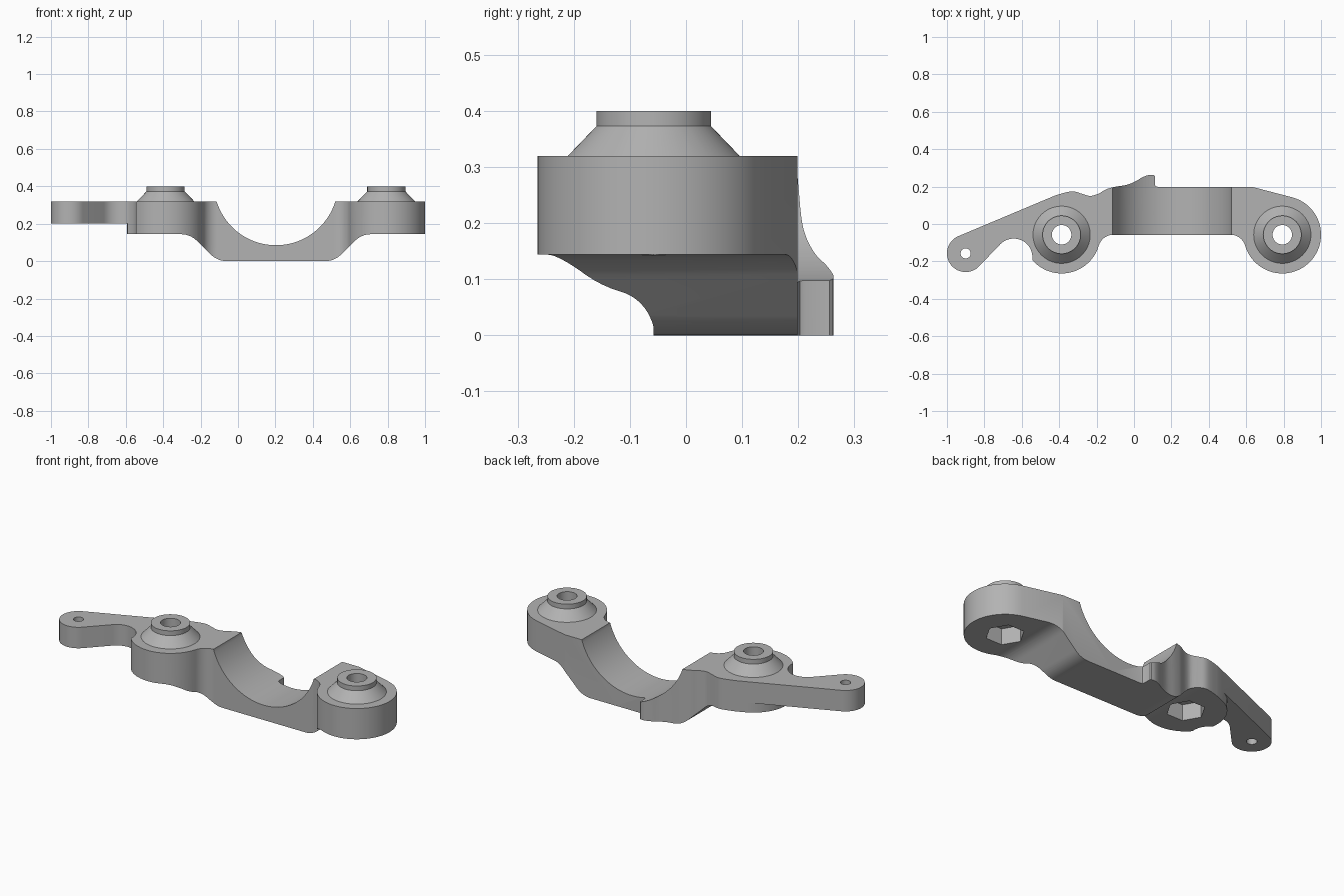
import bpy, bmesh, math
from mathutils import Vector

cube = bpy.data.objects.get("Cube")
if cube:
    bpy.data.objects.remove(cube, do_unlink=True)

grey = bpy.data.materials.new("plain_grey")
grey.use_nodes = True
grey.diffuse_color = (0.45, 0.45, 0.45, 1)
grey.node_tree.nodes["Principled BSDF"].inputs["Base Color"].default_value = (0.45, 0.45, 0.45, 1)

BOSS_R, BOSS_Y = 0.207, -0.0575
LEFT_X, RIGHT_X = -0.387, 0.793
MID_X = (LEFT_X + RIGHT_X) / 2
TOP, BOSS_Z, ARM_Z = 0.32, 0.144, 0.2


def arc(cx, cy, r, start, end, steps=24):
    angles = [math.radians(start + (end - start) * i / steps) for i in range(steps + 1)]
    return [(cx + r * math.cos(a), cy + r * math.sin(a)) for a in angles]


def smooth_path(points, steps=4):
    """Catmull-Rom curve through the points."""
    p = [Vector(q) for q in [points[0]] + points + [points[-1]]]
    out = []
    for a, b, c, d in zip(p, p[1:], p[2:], p[3:]):
        for i in range(steps):
            t = i / steps
            v = 0.5 * (2 * b + (c - a) * t + (2 * a - 5 * b + 4 * c - d) * t ** 2
                       + (3 * b - a - 3 * c + d) * t ** 3)
            out.append(tuple(v))
    return out + [points[-1]]


def prism(name, points, low, high, along_y=False):
    """Extrude a closed outline along z, or along y for a front profile."""
    bm = bmesh.new()
    place = (lambda u, v: (u, low, v)) if along_y else (lambda u, v: (u, v, low))
    face = bm.faces.new([bm.verts.new(place(u, v)) for u, v in points])
    moved = bmesh.ops.extrude_face_region(bm, geom=[face])["geom"]
    shift = Vector((0, high - low, 0) if along_y else (0, 0, high - low))
    bmesh.ops.translate(bm, vec=shift, verts=[g for g in moved if isinstance(g, bmesh.types.BMVert)])
    bmesh.ops.remove_doubles(bm, verts=bm.verts, dist=1e-5)
    bmesh.ops.recalc_face_normals(bm, faces=bm.faces)
    return finish(name, bm)


def lathe(name, x, y, profile, sides=64):
    """Solid of revolution from (radius, height) pairs, capped at both ends."""
    bm = bmesh.new()
    rings = [[bm.verts.new((px, py, z)) for px, py in arc(x, y, r, 0, 360, sides)[:-1]]
             for r, z in profile]
    for a, b in zip(rings, rings[1:]):
        for i in range(sides):
            j = (i + 1) % sides
            bm.faces.new((a[i], a[j], b[j], b[i]))
    bm.faces.new(rings[0][::-1])
    bm.faces.new(rings[-1])
    bmesh.ops.recalc_face_normals(bm, faces=bm.faces)
    return finish(name, bm)


def finish(name, bm):
    mesh = bpy.data.meshes.new(name)
    bm.to_mesh(mesh)
    bm.free()
    mesh.materials.append(grey)
    obj = bpy.data.objects.new(name, mesh)
    bpy.context.collection.objects.link(obj)
    return obj


def combine(target, other, operation):
    mod = target.modifiers.new(operation.title(), "BOOLEAN")
    mod.operation, mod.solver, mod.object = operation, "EXACT", other
    bpy.context.view_layer.objects.active = target
    bpy.ops.object.modifier_apply(modifier=mod.name)
    bpy.data.objects.remove(other, do_unlink=True)


# Plan outline: both bosses, the front fillets and the wavy back with its hook
FIL = 0.082
reach = math.sqrt((BOSS_R + FIL) ** 2 - FIL ** 2)
tilt = math.degrees(math.asin(FIL / (BOSS_R + FIL)))
plan = arc(LEFT_X, BOSS_Y, BOSS_R, 112, 360 - tilt, 48)
plan += arc(LEFT_X + reach, BOSS_Y - FIL, FIL, 180 - tilt, 90, 12)
plan += arc(RIGHT_X - reach, BOSS_Y - FIL, FIL, 90, tilt, 12)
plan += arc(RIGHT_X, BOSS_Y, BOSS_R, 180 + tilt, 435, 48)
plan += [(0.63, 0.199), (0.125, 0.199), (0.115, 0.203), (0.111, 0.212), (0.111, 0.256)]
plan += smooth_path([(0.105, 0.262), (0.08, 0.262), (0.045, 0.25), (0.01, 0.229), (-0.04, 0.209),
                     (-0.1, 0.199), (-0.15, 0.185), (-0.19, 0.162), (-0.235, 0.15),
                     (-0.28, 0.162), (-0.32, 0.174), (-0.36, 0.17), (-0.42, 0.153)])
body = prism("bracket_body", plan, 0, TOP)

# Front profile: round saddle on top, S-shaped shoulders below
slope = arc(-0.305, BOSS_Z - 0.12, 0.12, 90, 45, 8) + arc(-0.06, 0.12, 0.12, 225, 270, 8)
profile = [(-1.1, BOSS_Z)] + slope
profile += [(2 * MID_X - x, z) for x, z in reversed(slope)] + [(1.1, BOSS_Z), (1.1, TOP + 0.1)]
half = math.degrees(math.asin(0.3175 / 0.332))
saddle_z = 0.085 + 0.332
profile += [(MID_X + 0.3175, TOP + 0.1)]
profile += arc(MID_X, saddle_z, 0.332, -90 + half, -90 - half, 48)
profile += [(MID_X - 0.3175, TOP + 0.1), (-1.1, TOP + 0.1)]
combine(body, prism("front_profile", profile, -0.5, 0.5, True), "INTERSECT")

# Side arm, thinner than the boss it joins, with a round notch beside the boss
ARM_X, ARM_Y, NOTCH = -0.9, -0.157, (-0.643, -0.178)
arm = arc(ARM_X, ARM_Y, 0.1, 112, 315, 32)
arm += [(-0.714, -0.107), NOTCH, (LEFT_X, BOSS_Y)]
arm += arc(LEFT_X, BOSS_Y, BOSS_R, 112, 112, 1)[:1]
combine(body, prism("side_arm", arm, ARM_Z, TOP), "UNION")
combine(body, lathe("notch_cutter", *NOTCH, [(0.1, -0.1), (0.1, 0.5)]), "DIFFERENCE")
combine(body, lathe("arm_hole_cutter", ARM_X, ARM_Y, [(0.027, 0), (0.027, 0.5)], 32), "DIFFERENCE")

# Conical bushings with a bolt hole above and a hexagonal pocket below
for x in (LEFT_X, RIGHT_X):
    cone = [(0.153, 0.27), (0.153, TOP), (0.102, 0.373), (0.102, 0.4)]
    combine(body, lathe("bushing", x, BOSS_Y, cone), "UNION")
    combine(body, lathe("bolt_cutter", x, BOSS_Y, [(0.052, -0.1), (0.052, 0.5)], 48), "DIFFERENCE")
    combine(body, lathe("hex_cutter", x, BOSS_Y, [(0.1, -0.1), (0.1, 0.235)], 6), "DIFFERENCE")

bpy.ops.object.select_all(action="DESELECT")
body.select_set(True)
bpy.context.view_layer.objects.active = body
bpy.ops.object.shade_smooth_by_angle(angle=math.radians(30))
